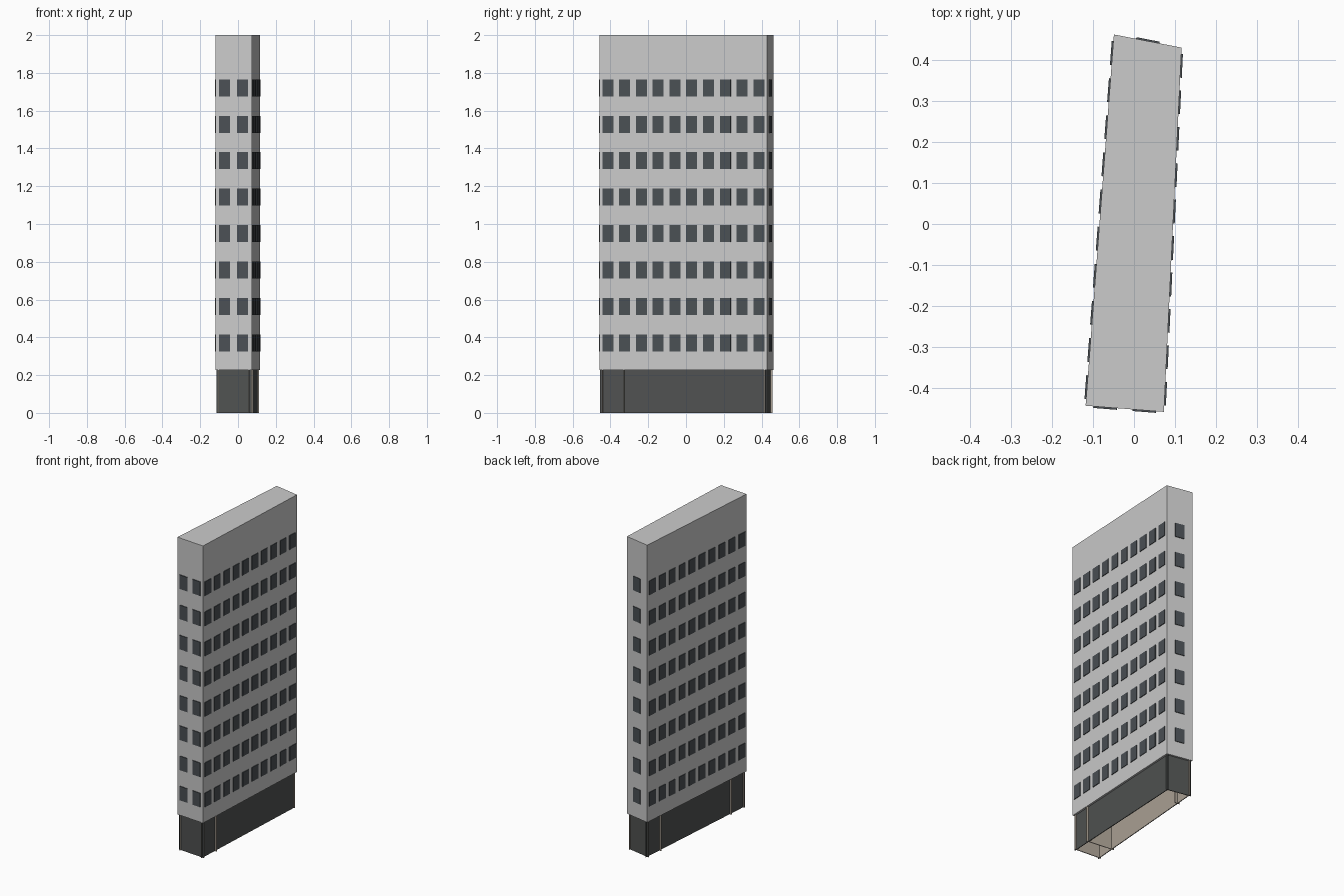
import bpy, bmesh
from mathutils import Vector

if "Cube" in bpy.data.objects:
    bpy.data.objects.remove(bpy.data.objects["Cube"])

# Footprint corners, counter-clockwise from front left
FOOT = [Vector(p) for p in ((-0.118, -0.443), (0.073, -0.458), (0.116, 0.430), (-0.049, 0.462))]
BASE, TOP = 0.228, 2.0


def material(name, rgb):
    m = bpy.data.materials.new(name)
    m.diffuse_color = (*rgb, 1)
    m.use_nodes = True
    m.node_tree.nodes["Principled BSDF"].inputs["Base Color"].default_value = m.diffuse_color
    return m


WINDOW = material("window_dark", (0.07, 0.08, 0.09))
GLASS = material("lobby_dark", (0.08, 0.085, 0.083))
TAN = material("lobby_tan", (0.42, 0.37, 0.31))


def add_prism(bm, pts, z0, z1):
    lo = [bm.verts.new((p.x, p.y, z0)) for p in pts]
    hi = [bm.verts.new((p.x, p.y, z1)) for p in pts]
    bm.faces.new(lo[::-1])
    bm.faces.new(hi)
    for i in range(len(pts)):
        j = (i + 1) % len(pts)
        bm.faces.new((lo[i], lo[j], hi[j], hi[i]))


def add_wall(bm, p, q, inner, outer, z0, z1):
    # slab along p-q, spanning two offsets measured along the outward normal
    d = (q - p).normalized()
    n = Vector((d.y, -d.x))
    add_prism(bm, [p + n * outer, q + n * outer, q + n * inner, p + n * inner], z0, z1)


def finish(bm, name, mat=None):
    bmesh.ops.recalc_face_normals(bm, faces=bm.faces[:])
    me = bpy.data.meshes.new(name)
    bm.to_mesh(me)
    bm.free()
    ob = bpy.data.objects.new(name, me)
    if mat:
        me.materials.append(mat)
    bpy.context.collection.objects.link(ob)
    return ob


# Tower block
bm = bmesh.new()
add_prism(bm, FOOT, BASE, TOP)
finish(bm, "tower")

# Windows: eight rows on each facade, slightly proud of the wall
names = ("front", "right", "back", "left")
for i, (name, count) in enumerate(zip(names, (2, 10, 1, 10))):
    a, b = FOOT[i], FOOT[(i + 1) % 4]
    d = (b - a).normalized()
    bm = bmesh.new()
    for row in range(8):
        z = 0.370 + 0.193 * row
        for k in range(count):
            c = a.lerp(b, (k + 0.5) / count)
            add_wall(bm, c - d * 0.029, c + d * 0.029, -0.002, 0.004, z - 0.045, z + 0.045)
    finish(bm, name + "_windows", WINDOW)

# Ground floor walls: set back under the tower, crossing at the corners
INSET = 0.012
glass, lining = bmesh.new(), bmesh.new()
for i in range(4):
    a, b = FOOT[i], FOOT[(i + 1) % 4]
    d = (b - a).normalized()
    add_wall(glass, a + d * 0.002, b - d * 0.002, -INSET - 0.002, -INSET, 0, BASE)
    add_wall(lining, a + d * 0.004, b - d * 0.004, -INSET - 0.005, -INSET - 0.002, 0, BASE)
finish(glass, "lobby_walls", GLASS)
finish(lining, "lobby_lining", TAN)

# Cross partitions whose ends show as fins on the long sides
A, B, C, D = FOOT
bm = bmesh.new()
add_wall(bm, A.lerp(D, 0.15), B.lerp(C, 0.145), -0.002, 0.002, 0, BASE)
left = D.lerp(A, 0.14)
add_wall(bm, left, left.lerp(C.lerp(B, 0.12), 0.2), -0.002, 0.002, 0, BASE)
finish(bm, "lobby_partitions", TAN)
